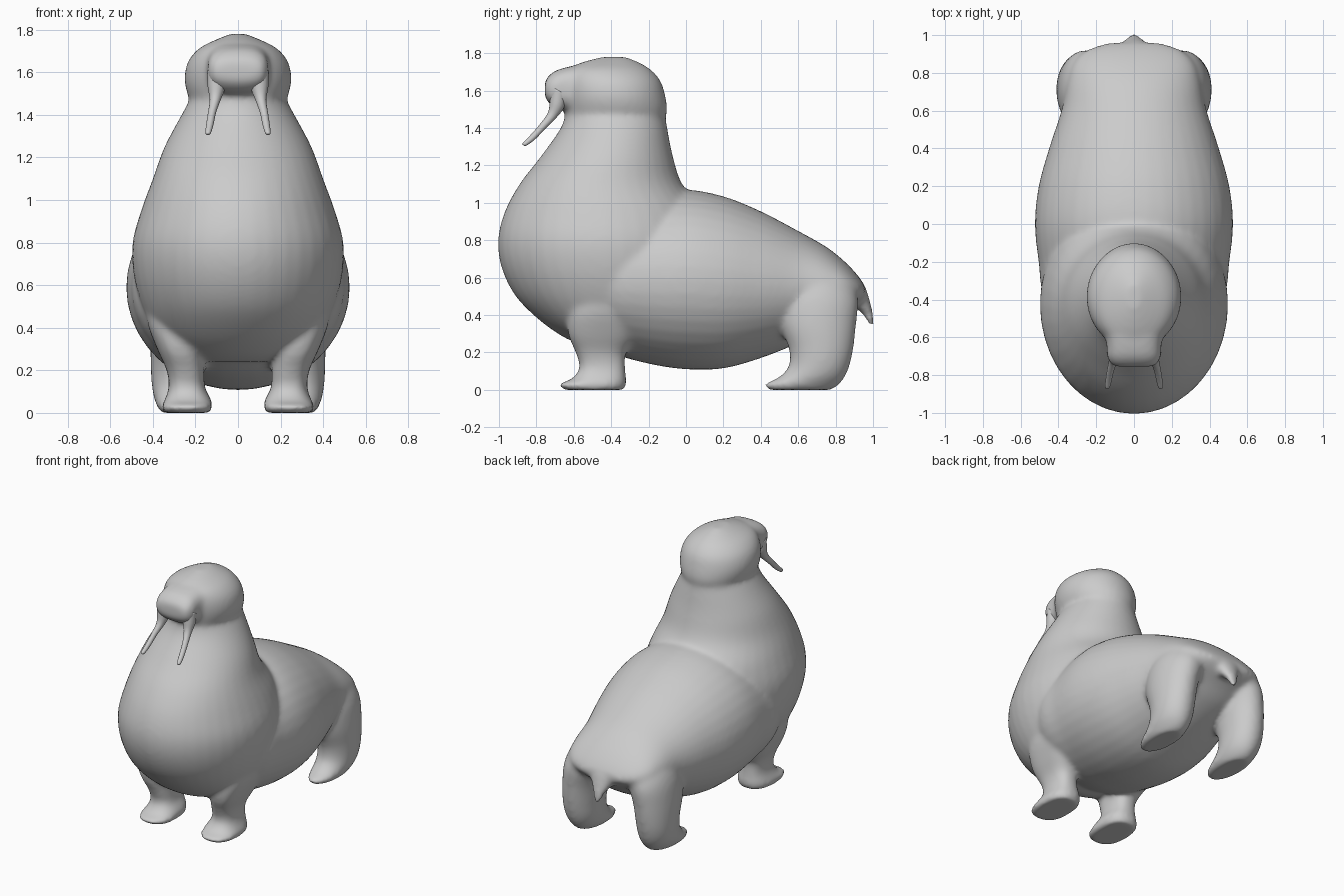
import bpy, bmesh
from math import cos, sin, pi, copysign
from mathutils import Vector

cube = bpy.data.objects.get("Cube")
if cube:
    bpy.data.objects.remove(cube)

SIDES = 40   # points round each cross-section
STEPS = 5    # smooth steps between given sections


def make_material(name, color):
    mat = bpy.data.materials.new(name)
    mat.use_nodes = True
    mat.diffuse_color = color
    mat.node_tree.nodes["Principled BSDF"].inputs["Base Color"].default_value = color
    return mat


def spline(rows):
    """Pass a Catmull-Rom curve through rows of numbers."""
    rows = [Vector(row) for row in rows]
    padded = [rows[0]] + rows + [rows[-1]]
    result = []
    for a, b, c, d in zip(padded, padded[1:], padded[2:], padded[3:]):
        for i in range(STEPS):
            t = i / STEPS
            result.append(b + ((c - a) * t + (2*a - 5*b + 4*c - d) * t**2
                               + (3*b - a - 3*c + d) * t**3) / 2)
    return result + [rows[-1]]


def bridge(bm, loops):
    """Skin closed loops of vertices and cap both ends."""
    for low, high in zip(loops, loops[1:]):
        count = len(low)
        for i in range(count):
            j = (i + 1) % count
            bm.faces.new((low[i], low[j], high[j], high[i]))
    bm.faces.new(loops[0])
    bm.faces.new(loops[-1])


def loft(bm, axis, sections, side=1, power=1.0):
    """Section: position, low and high in the side plane, then x extent."""
    rows = [s if len(s) == 5 else (*s[:3], -s[3], s[3]) for s in sections]
    loops = []
    for pos, low, high, left, right in spline(rows):
        loop = []
        for i in range(SIDES):
            c, s = cos(2 * pi * i / SIDES), sin(2 * pi * i / SIDES)
            c, s = copysign(abs(c) ** power, c), copysign(abs(s) ** power, s)
            x = side * ((left + right) / 2 + c * (right - left) / 2)
            v = (low + high) / 2 + s * (high - low) / 2
            loop.append(bm.verts.new((x, v, pos) if axis == "z" else (x, pos, v)))
        loops.append(loop)
    bridge(bm, loops)


def finish(bm, name, mat):
    bmesh.ops.recalc_face_normals(bm, faces=bm.faces[:])
    mesh = bpy.data.meshes.new(name)
    bm.to_mesh(mesh)
    bm.free()
    mesh.materials.append(mat)
    mesh.polygons.foreach_set("use_smooth", [True] * len(mesh.polygons))
    obj = bpy.data.objects.new(name, mesh)
    bpy.context.scene.collection.objects.link(obj)
    return obj


grey = make_material("soft_grey", (0.6, 0.6, 0.6, 1))
skin = bmesh.new()

# Upright chest and neck
loft(skin, "z", [
    (.24, -.55, -.2, .2), (.28, -.65, -.1, .29), (.37, -.78, 0, .385),
    (.5, -.91, .1, .45), (.65, -.985, .15, .49), (.8, -1.005, .15, .495),
    (.95, -.97, .1, .455), (1.1, -.89, -.02, .4), (1.25, -.775, -.07, .345),
    (1.4, -.67, -.1, .265), (1.5, -.64, -.115, .21)])

# Long sloping back and belly
loft(skin, "y", [
    (-.7, .35, .85, .28), (-.4, .2, .98, .47), (-.2, .14, 1.04, .505),
    (0, .11, 1.07, .525), (.2, .115, 1.035, .505), (.4, .17, .955, .45),
    (.6, .25, .85, .385), (.75, .33, .765, .355), (.85, .41, .685, .32),
    (.92, .46, .61, .25), (.96, .5, .55, .14)])

# Head
loft(skin, "z", [
    (1.43, -.62, -.12, .2), (1.49, -.65, -.1, .235), (1.57, -.66, -.11, .252),
    (1.65, -.66, -.135, .235), (1.71, -.64, -.185, .185), (1.75, -.56, -.25, .11),
    (1.78, -.45, -.32, .035)])

# Blunt snout with a flat bridge
loft(skin, "y", [
    (-.4, 1.5, 1.755, .16), (-.52, 1.5, 1.745, .16), (-.64, 1.495, 1.725, .145),
    (-.71, 1.515, 1.7, .14), (-.755, 1.56, 1.655, .11)], power=.7)

# Drooping tail
loft(skin, "z", [
    (.64, .72, .86, .18), (.55, .78, .955, .15), (.47, .86, .985, .085),
    (.41, .94, 1, .045), (.35, .975, 1.01, .025)])

for side in (-1, 1):
    # Front leg with flat flipper
    loft(skin, "z", [
        (0, -.65, -.33, .13, .35), (.03, -.68, -.32, .12, .36),
        (.06, -.61, -.32, .125, .345), (.12, -.57, -.325, .155, .325),
        (.2, -.59, -.32, .16, .335), (.3, -.63, -.25, .17, .38),
        (.42, -.62, -.2, .2, .425), (.55, -.55, -.2, .2, .44)], side, .8)
    # Hind leg with forward-pointing flipper
    loft(skin, "z", [
        (0, .44, .78, .2, .36), (.03, .42, .82, .18, .38),
        (.07, .5, .85, .17, .395), (.13, .55, .875, .165, .405),
        (.22, .55, .895, .16, .41), (.35, .5, .91, .14, .41),
        (.48, .48, .92, .1, .395), (.58, .5, .88, .08, .355),
        (.66, .56, .8, .08, .28)], side)

# Fuse the parts into one soft skin
body = finish(skin, "body", grey)
remesh = body.modifiers.new("Fuse", "REMESH")
remesh.mode = "VOXEL"
remesh.voxel_size = 0.014
remesh.use_smooth_shade = True
soften = body.modifiers.new("Soften", "SMOOTH")
soften.factor = 0.5
soften.iterations = 16

# Tapered, forward-curving tusks: x, y, z, radius
for side, label in ((-1, "right"), (1, "left")):
    tusk = bmesh.new()
    points = spline([
        (.095, -.68, 1.6, .05), (.1, -.69, 1.53, .042), (.107, -.715, 1.47, .026),
        (.122, -.765, 1.41, .019), (.133, -.82, 1.35, .017),
        (.14, -.86, 1.315, .013), (.141, -.868, 1.307, .005)])
    loops = []
    for x, y, z, radius in points:
        loops.append([tusk.verts.new((side * x + radius * cos(a),
                                      y + radius * sin(a) * .9,
                                      z - radius * sin(a) * .5))
                      for a in (2 * pi * i / 16 for i in range(16))])
    bridge(tusk, loops)
    finish(tusk, label + "_tusk", grey)
